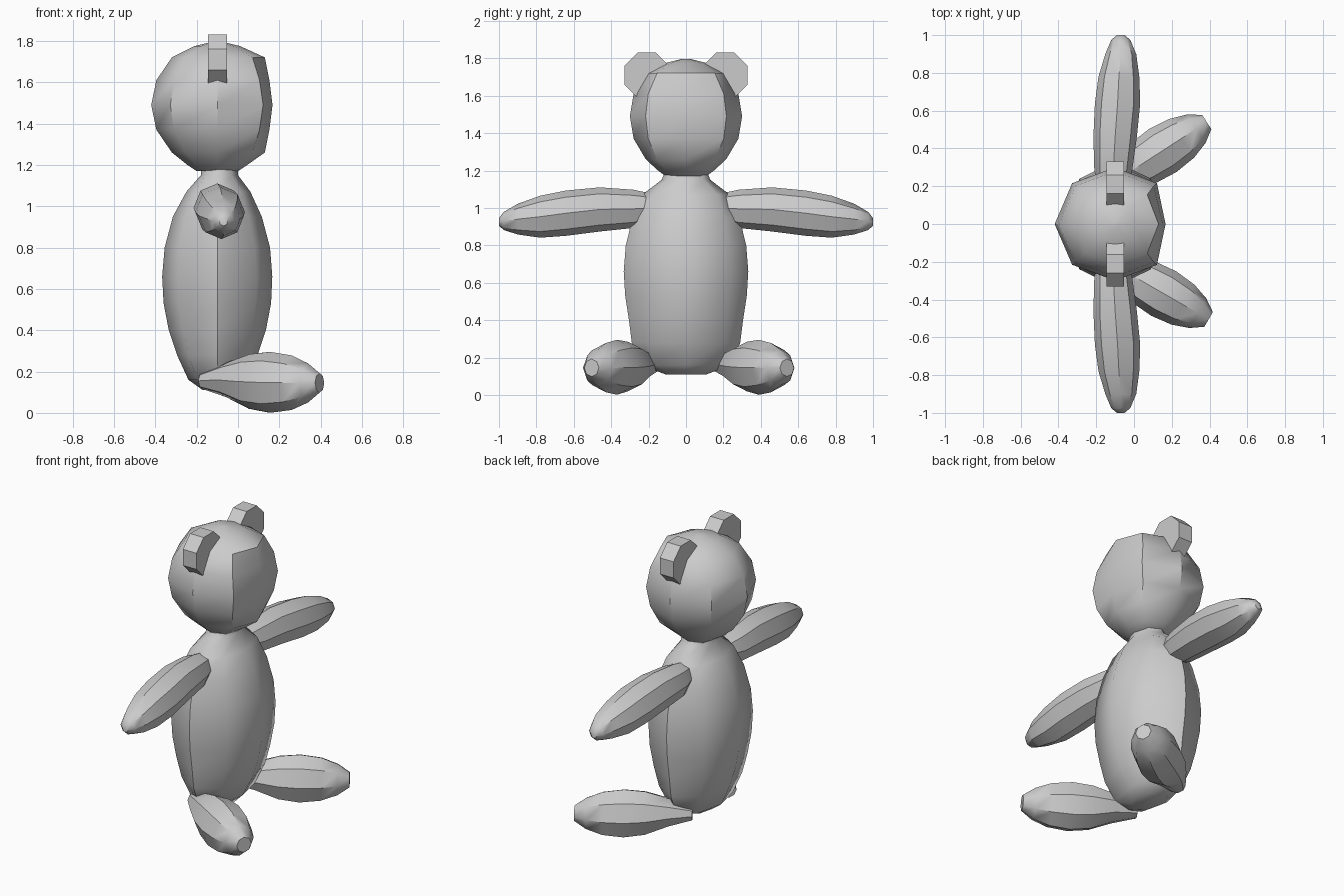
import bpy, math
from mathutils import Vector

if "Cube" in bpy.data.objects:
    bpy.data.objects.remove(bpy.data.objects["Cube"])


def skin(name, rings, angle):
    """Bridge eight-point rings into a closed form with capped ends."""
    n = len(rings[0])
    verts = [p for r in rings for p in r]
    faces = [(i * n + j, i * n + (j + 1) % n, (i + 1) * n + (j + 1) % n, (i + 1) * n + j)
             for i in range(len(rings) - 1) for j in range(n)]
    faces += [tuple(reversed(range(n))), tuple(range(len(verts) - n, len(verts)))]
    me = bpy.data.meshes.new(name)
    me.from_pydata(verts, [], faces)
    ob = bpy.data.objects.new(name, me)
    bpy.context.collection.objects.link(ob)
    bpy.ops.object.select_all(action='DESELECT')
    ob.select_set(True)
    bpy.context.view_layer.objects.active = ob
    bpy.ops.object.mode_set(mode='EDIT')
    bpy.ops.mesh.select_all(action='SELECT')
    bpy.ops.mesh.normals_make_consistent(inside=False)
    bpy.ops.object.mode_set(mode='OBJECT')
    if angle:
        bpy.ops.object.shade_smooth_by_angle(angle=math.radians(angle))
    return ob


def level_ring(z, back, front, hy, k=0.71):
    """Horizontal octagon about x = -0.1; k sets how flat the front is."""
    c = -0.1
    b, f, d = back - c, front - c, hy * 0.72
    return [(front, 0, z), (c + f * k, d, z), (c, hy, z), (c + b * 0.71, d, z),
            (back, 0, z), (c + b * 0.71, -d, z), (c, -hy, z), (c + f * k, -d, z)]


def limb_ring(centre, axis, rw, rz):
    side = axis.cross(Vector((0, 0, 1))).normalized()
    return [tuple(centre + side * rw * math.cos(a) + Vector((0, 0, rz * math.sin(a))))
            for a in (i * math.pi / 4 for i in range(8))]


# Body, from seat to neck
skin("body", [level_ring(*r) for r in [
    (0.11, -0.17, -0.02, 0.11), (0.16, -0.24, 0.03, 0.24), (0.28, -0.295, 0.095, 0.29),
    (0.40, -0.335, 0.135, 0.305), (0.53, -0.36, 0.16, 0.325), (0.66, -0.367, 0.166, 0.333),
    (0.80, -0.355, 0.155, 0.322), (0.95, -0.315, 0.115, 0.285), (1.07, -0.25, 0.06, 0.235),
    (1.15, -0.18, 0.0, 0.13), (1.20, -0.18, 0.0, 0.11)]], 50)

# Head with a flattened face
skin("head", [level_ring(*r) for r in [
    (1.17, -0.20, 0.00, 0.11), (1.20, -0.245, 0.045, 0.15), (1.26, -0.32, 0.13, 0.215, 0.74),
    (1.37, -0.395, 0.152, 0.28, 0.81), (1.49, -0.42, 0.167, 0.30, 0.83),
    (1.61, -0.395, 0.152, 0.28, 0.81), (1.72, -0.32, 0.13, 0.215, 0.74),
    (1.775, -0.21, 0.01, 0.11), (1.797, -0.12, -0.08, 0.02)]], 40)

for s, label in ((1, "left"), (-1, "right")):
    # Ear plate
    skin(label + "_ear", [[(x, s * (0.21 + 0.13 * math.cos(a)), 1.71 + 0.13 * math.sin(a))
                           for a in (math.radians(22.5 + 45 * i) for i in range(8))]
                          for x in (-0.146, -0.053)], 0)

    # Outstretched arm: y, x centre, z centre, half width, half height
    skin(label + "_arm", [limb_ring(Vector((x, s * y, z)), Vector((0, s, 0)), rw, rz)
                          for y, x, z, rw, rz in [
        (0.20, -0.11, 1.00, 0.075, 0.08), (0.28, -0.11, 0.995, 0.10, 0.102),
        (0.46, -0.10, 0.992, 0.115, 0.118), (0.64, -0.087, 0.972, 0.12, 0.121),
        (0.78, -0.08, 0.953, 0.108, 0.112), (0.90, -0.07, 0.94, 0.082, 0.082),
        (0.975, -0.07, 0.93, 0.05, 0.048), (1.0, -0.07, 0.925, 0.02, 0.02)]], 40)

    # Splayed leg
    root = Vector((-0.17, s * 0.18, 0.0))
    tip = Vector((0.385, 0.54, 0.0)) if s > 0 else Vector((0.395, -0.505, 0.0))
    axis = (tip - root).normalized()
    skin(label + "_leg", [limb_ring(root.lerp(tip, t) + Vector((0, 0, z)), axis, r, rz)
                          for t, z, r, rz in [
        (0.0, 0.155, 0.045, 0.04), (0.2, 0.16, 0.09, 0.083), (0.4, 0.152, 0.125, 0.132),
        (0.58, 0.148, 0.135, 0.147), (0.76, 0.146, 0.122, 0.132),
        (0.9, 0.145, 0.09, 0.095), (1.0, 0.145, 0.045, 0.047)]], 40)
